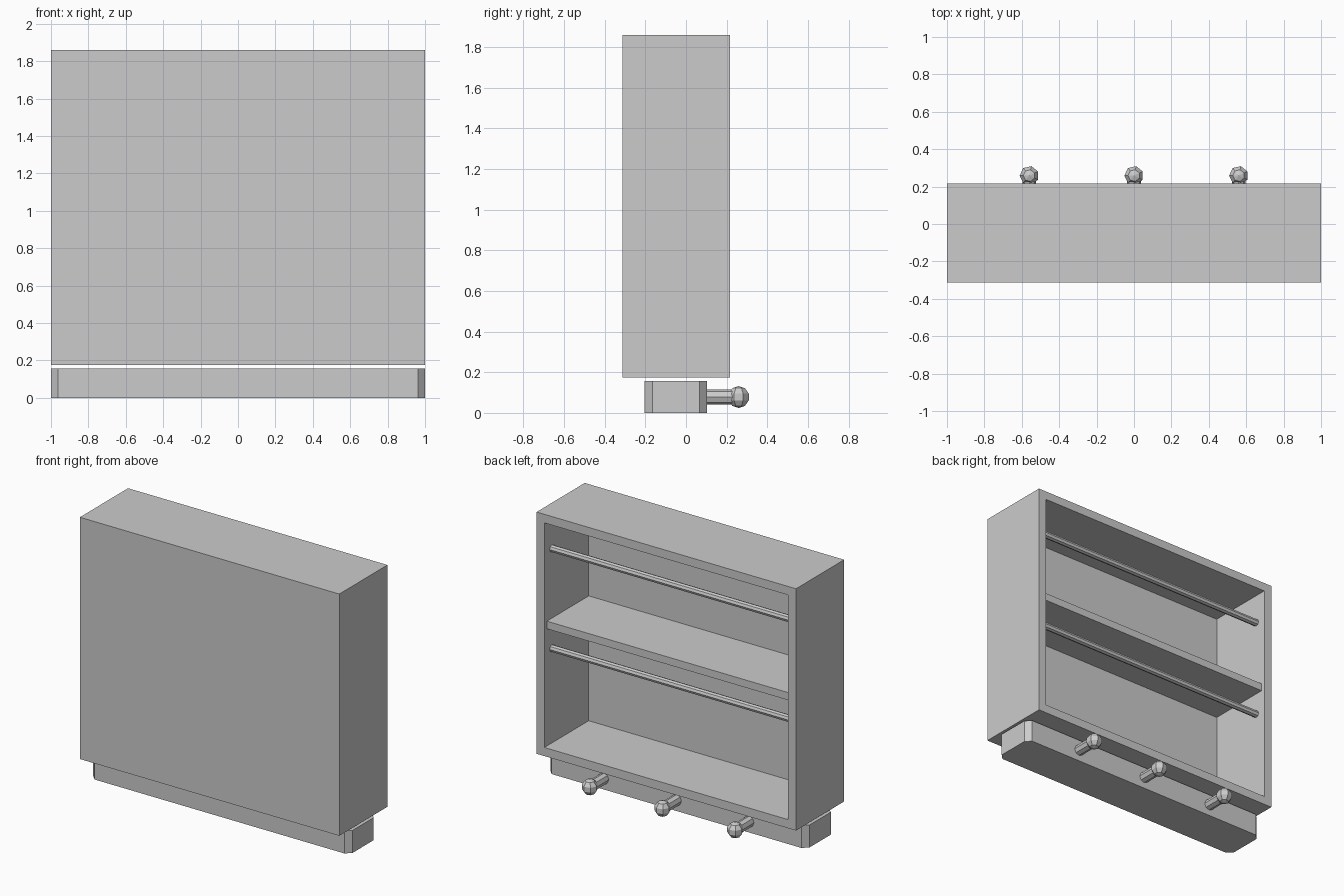
import bpy, bmesh, math
from mathutils import Matrix, Vector

cube = bpy.data.objects.get("Cube")
if cube:
    bpy.data.objects.remove(cube, do_unlink=True)

grey = bpy.data.materials.new("plain grey")
grey.use_nodes = True
colour = (0.6, 0.6, 0.6, 1)
grey.diffuse_color = colour
grey.node_tree.nodes["Principled BSDF"].inputs["Base Color"].default_value = colour


def finish(bm, name):
    bmesh.ops.recalc_face_normals(bm, faces=bm.faces)
    mesh = bpy.data.meshes.new(name)
    bm.to_mesh(mesh)
    bm.free()
    mesh.materials.append(grey)
    obj = bpy.data.objects.new(name, mesh)
    bpy.context.collection.objects.link(obj)
    return obj


def box(low, high):
    low, high = Vector(low), Vector(high)
    bm = bmesh.new()
    matrix = Matrix.Translation((low + high) / 2) @ Matrix.Diagonal((*(high - low), 1))
    bmesh.ops.create_cube(bm, size=1, matrix=matrix)
    return bm


def rod(bm, centre, radius, length, axis, sides=8):
    turn = Vector((0, 0, 1)).rotation_difference(Vector(axis)).to_matrix().to_4x4()
    bmesh.ops.create_cone(bm, cap_ends=True, segments=sides, radius1=radius, radius2=radius,
                          depth=length, matrix=Matrix.Translation(centre) @ turn)


FRONT, BACK = -0.313, 0.217
BOTTOM, TOP = 0.175, 1.86
WALL = 0.06
INNER = FRONT + 0.042

# Cabinet shell, hollowed from the back
bm = box((-1, FRONT, BOTTOM), (1, BACK, TOP))
opening = max(bm.faces, key=lambda f: f.calc_center_median().y)
bmesh.ops.inset_region(bm, faces=[opening], thickness=WALL, use_even_offset=True)
floor = bmesh.ops.extrude_discrete_faces(bm, faces=[opening])["faces"][0]
bmesh.ops.translate(bm, verts=floor.verts, vec=(0, INNER - BACK, 0))
finish(bm, "cabinet_shell")

# Middle shelf
finish(box((WALL - 1, INNER, 1.052), (1 - WALL, 0.19, 1.105)), "shelf")

# Rails across the opening
for name, z in (("upper_rail", 1.592), ("lower_rail", 0.896)):
    bm = bmesh.new()
    rod(bm, (0, 0.135, z), 0.024, 2 - 2 * WALL, (1, 0, 0))
    finish(bm, name)

# Base with chamfered upright corners
bm = box((-1, -0.203, 0), (1, 0.103, 0.157))
uprights = [e for e in bm.edges if abs(e.verts[0].co.z - e.verts[1].co.z) > 0.1]
bmesh.ops.bevel(bm, geom=uprights, offset=0.037, segments=1, affect="EDGES")
finish(bm, "base")

# Knobs along the back of the base
for name, x in (("right_knob", -0.56), ("middle_knob", 0), ("left_knob", 0.56)):
    bm = bmesh.new()
    rod(bm, (x, 0.165, 0.078), 0.037, 0.13, (0, 1, 0))
    place = Matrix.Translation((x, 0.259, 0.078)) @ Matrix.Rotation(math.pi / 2, 4, "Z")
    bmesh.ops.create_uvsphere(bm, u_segments=7, v_segments=5, radius=0.054, matrix=place)
    finish(bm, name)
